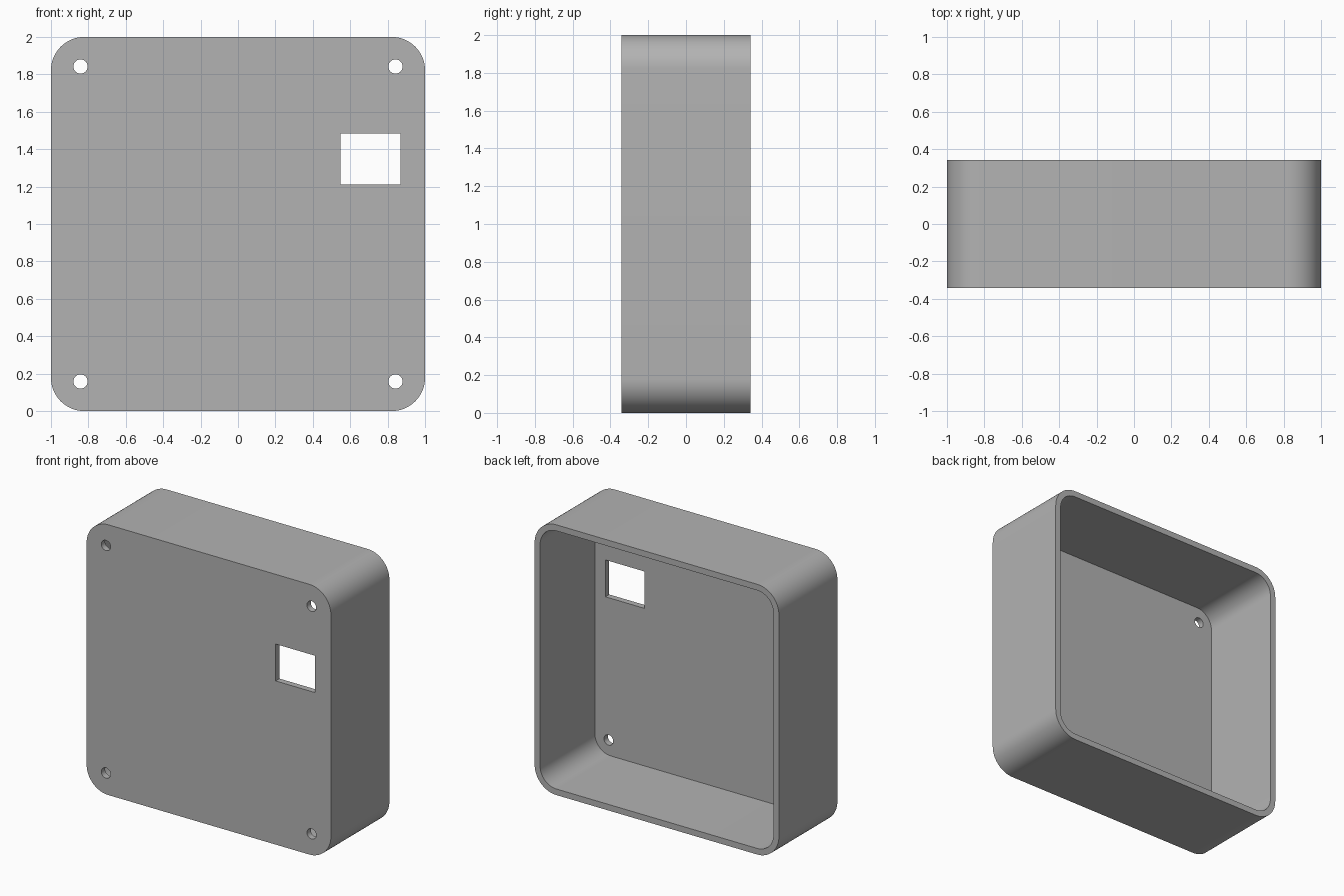
import bpy, bmesh, math

if "Cube" in bpy.data.objects:
    bpy.data.objects.remove(bpy.data.objects["Cube"])

HALF, DEPTH, WALL, RADIUS = 1.0, 0.342, 0.045, 0.178
HOLE_OFFSET, HOLE_RADIUS = 0.842, 0.038

grey = bpy.data.materials.new("plain grey")
grey.use_nodes = True
grey.diffuse_color = (0.45, 0.45, 0.45, 1)
grey.node_tree.nodes["Principled BSDF"].inputs["Base Color"].default_value = grey.diffuse_color


def rounded_rect(half, radius, steps=16):
    """Outline of a rounded square around the case centre."""
    c = half - radius
    points = []
    for quarter, (sx, sz) in enumerate([(1, 1), (-1, 1), (-1, -1), (1, -1)]):
        for i in range(steps + 1):
            a = math.pi / 2 * (quarter + i / steps)
            points.append((sx * c + radius * math.cos(a), 1 + sz * c + radius * math.sin(a)))
    return points


def circle(x, z, radius, steps=32):
    angles = [math.tau * i / steps for i in range(steps)]
    return [(x + radius * math.cos(a), z + radius * math.sin(a)) for a in angles]


def prism(name, outline, y0, y1):
    """Extrude an x-z outline from y0 to y1."""
    bm = bmesh.new()
    face = bm.faces.new([bm.verts.new((x, y0, z)) for x, z in outline])
    extruded = bmesh.ops.extrude_face_region(bm, geom=[face])["geom"]
    verts = [v for v in extruded if isinstance(v, bmesh.types.BMVert)]
    bmesh.ops.translate(bm, verts=verts, vec=(0, y1 - y0, 0))
    bmesh.ops.recalc_face_normals(bm, faces=bm.faces)
    mesh = bpy.data.meshes.new(name)
    bm.to_mesh(mesh)
    bm.free()
    mesh.materials.append(grey)
    obj = bpy.data.objects.new(name, mesh)
    bpy.context.collection.objects.link(obj)
    return obj


# Solid rounded block
case = prism("open_case", rounded_rect(HALF, RADIUS), -DEPTH, DEPTH)

# Rear cavity, window and four screw holes
cutters = [prism("cavity_cutter", rounded_rect(HALF - WALL, RADIUS - WALL), -DEPTH + WALL, DEPTH + 0.1)]
window = [(0.548, 1.211), (0.868, 1.211), (0.868, 1.484), (0.548, 1.484)]
cutters.append(prism("window_cutter", window, -DEPTH - 0.1, 0))
for sx in (-1, 1):
    for sz in (-1, 1):
        outline = circle(sx * HOLE_OFFSET, 1 + sz * HOLE_OFFSET, HOLE_RADIUS)
        cutters.append(prism("screw_hole_cutter", outline, -DEPTH - 0.1, 0))

# Cut the openings, then discard the cutters
bpy.ops.object.select_all(action="DESELECT")
case.select_set(True)
bpy.context.view_layer.objects.active = case
for cutter in cutters:
    cutter.hide_render = True
    cut = case.modifiers.new(cutter.name, "BOOLEAN")
    cut.operation = "DIFFERENCE"
    cut.solver = "EXACT"
    cut.object = cutter
    bpy.ops.object.modifier_apply(modifier=cut.name)
    bpy.data.objects.remove(cutter)

# Smooth rounded corners with crisp rims
bpy.ops.object.shade_smooth_by_angle(angle=math.radians(30))
